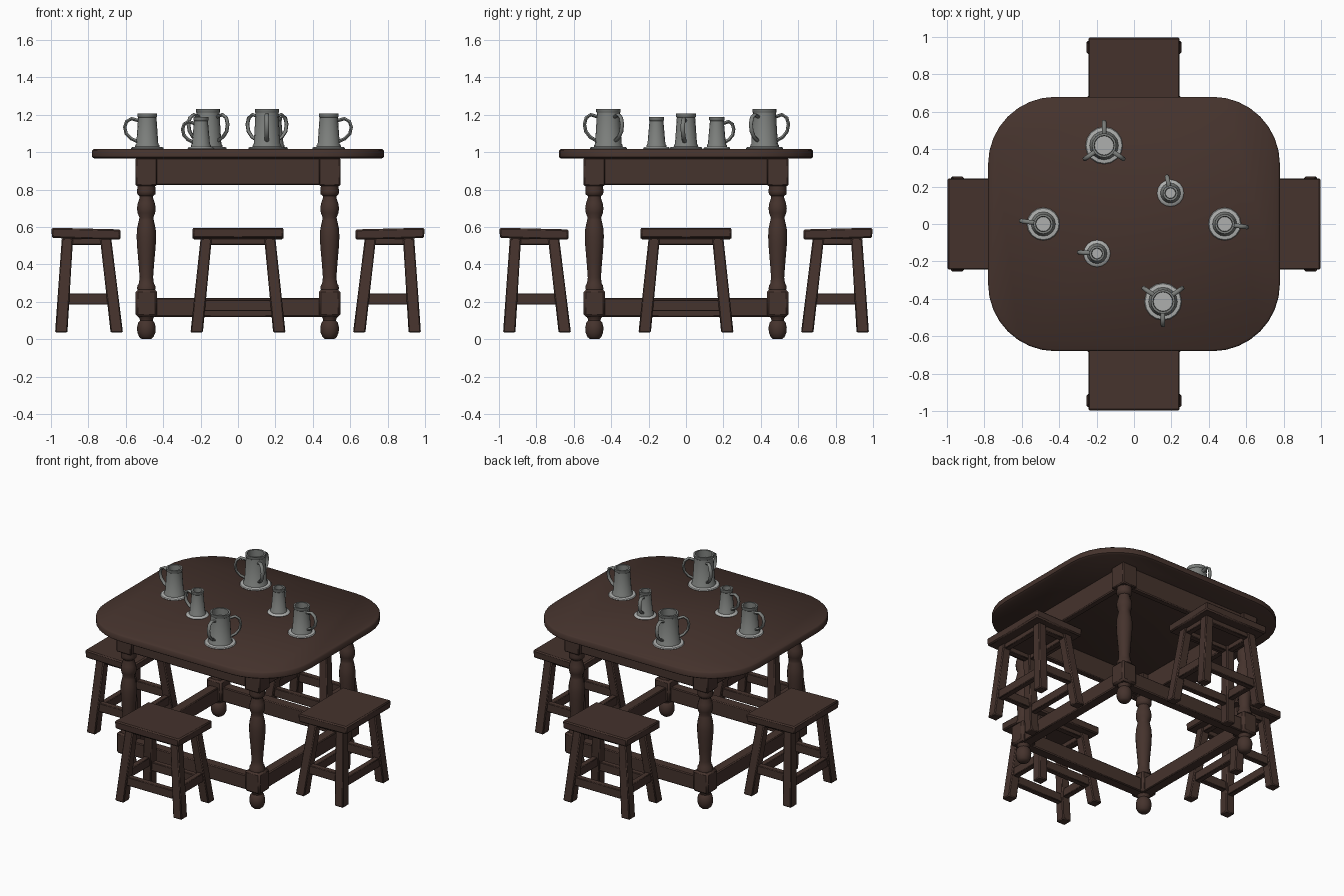
import bpy, bmesh, math
from mathutils import Vector, Matrix

if "Cube" in bpy.data.objects:
    bpy.data.objects.remove(bpy.data.objects["Cube"])


def material(name, rgb):
    m = bpy.data.materials.new(name)
    m.diffuse_color = (*rgb, 1)
    m.use_nodes = True
    m.node_tree.nodes["Principled BSDF"].inputs["Base Color"].default_value = m.diffuse_color
    return m


WOOD = material("dark wood", (0.060, 0.033, 0.026))
PEWTER = material("pewter", (0.20, 0.21, 0.20))
PALE = material("pale pewter", (0.42, 0.43, 0.42))


def finish(name, bm, mat, xf=Matrix(), bevel=0.0, angle=35):
    bmesh.ops.recalc_face_normals(bm, faces=bm.faces[:])
    bm.transform(xf)
    me = bpy.data.meshes.new(name)
    bm.to_mesh(me)
    bm.free()
    me.materials.append(mat)
    me.shade_smooth()
    me.set_sharp_from_angle(angle=math.radians(angle))
    ob = bpy.data.objects.new(name, me)
    bpy.context.collection.objects.link(ob)
    if bevel:
        b = ob.modifiers.new("soft edge", 'BEVEL')
        b.width, b.segments, b.limit_method = bevel, 1, 'ANGLE'
    return ob


def loft(rings, caps=True):
    bm = bmesh.new()
    vs = [[bm.verts.new(p) for p in r] for r in rings]
    n = len(vs[0])
    for a, b in zip(vs, vs[1:]):
        for i in range(n):
            j = (i + 1) % n
            bm.faces.new((a[i], a[j], b[j], b[i]))
    if caps:
        bm.faces.new(vs[0][::-1])
        bm.faces.new(vs[-1])
    return bm


def rect(x, y, z, hx, hy):
    return [(x - hx, y - hy, z), (x + hx, y - hy, z), (x + hx, y + hy, z), (x - hx, y + hy, z)]


def box(name, x, y, z0, z1, hx, hy, xf=Matrix(), bevel=0.006):
    return finish(name, loft([rect(x, y, z0, hx, hy), rect(x, y, z1, hx, hy)]), WOOD, xf, bevel)


def lathe(name, profile, sides, mat, xf):
    rings = [[(r * math.cos(2 * math.pi * i / sides), r * math.sin(2 * math.pi * i / sides), z)
              for i in range(sides)] for r, z in profile]
    return finish(name, loft(rings), mat, xf, angle=45)


# Table top: rounded rectangle with softened rim
def top_ring(z, inset):
    pts, hx, hy, r = [], 0.78 - inset, 0.68 - inset, 0.36 - inset
    for k, (sx, sy) in enumerate([(1, 1), (-1, 1), (-1, -1), (1, -1)]):
        for i in range(9):
            a = math.pi / 2 * (k + i / 8)
            pts.append((sx * (hx - r) + r * math.cos(a), sy * (hy - r) + r * math.sin(a), z))
    return pts


finish("table_top", loft([top_ring(0.966, 0.012), top_ring(0.974, 0.0),
                          top_ring(1.008, 0.0), top_ring(1.017, 0.01)]), WOOD, angle=50)

# Turned legs with square blocks
LEG = [(0.046, 0.83), (0.050, 0.79), (0.048, 0.775), (0.036, 0.765), (0.036, 0.755), (0.046, 0.725),
       (0.050, 0.70), (0.047, 0.675), (0.037, 0.65), (0.040, 0.635), (0.050, 0.59), (0.052, 0.55),
       (0.050, 0.50), (0.042, 0.41), (0.036, 0.33), (0.040, 0.30), (0.048, 0.285), (0.050, 0.265)]
FOOT = [(0.046, 0.125), (0.036, 0.11), (0.034, 0.10), (0.044, 0.088), (0.050, 0.062),
        (0.048, 0.035), (0.038, 0.012), (0.024, 0.0)]
for sx in (-1, 1):
    for sy in (-1, 1):
        at = Matrix.Translation((0.49 * sx, 0.49 * sy, 0))
        box("leg_top_block", 0, 0, 0.82, 0.97, 0.057, 0.057, at)
        box("leg_lower_block", 0, 0, 0.12, 0.265, 0.057, 0.057, at, 0.012)
        lathe("turned_leg", LEG, 14, WOOD, at)
        lathe("ball_foot", FOOT, 14, WOOD, at)

# Aprons, stretchers and stools, one set per side
for k, side in enumerate(("front", "right", "back", "left")):
    turn = Matrix.Rotation(k * math.pi / 2, 4, 'Z')
    box(side + "_apron", 0, -0.50, 0.825, 0.97, 0.45, 0.022, turn)
    box(side + "_stretcher", 0, -0.49, 0.12, 0.22, 0.45, 0.035, turn)
    # Seat, very slightly higher on its outer edge
    seat = loft([rect(0, -0.812, 0.535, 0.242, 0.183), rect(0, -0.812, 0.59, 0.245, 0.185)])
    for v in seat.verts:
        v.co.z += 0.006 if v.co.y < -0.9 else -0.003
    finish(side + "_stool_seat", seat, WOOD, turn, 0.008)
    # Splayed legs
    for sx in (-1, 1):
        for y0, y1 in ((-0.945, -0.912), (-0.648, -0.708)):
            finish(side + "_stool_leg", loft([rect(sx * 0.221, y0, 0.035, 0.033, 0.033),
                                              rect(sx * 0.17, y1, 0.54, 0.030, 0.030)]), WOOD, turn, 0.006)
        box(side + "_stool_side_rail", sx * 0.203, -0.80, 0.185, 0.245, 0.02, 0.12, turn, 0.004)
        box(side + "_stool_upper_side_rail", sx * 0.17, -0.81, 0.505, 0.54, 0.02, 0.10, turn, 0.004)
    for y0, y1 in ((-0.935, -0.912), (-0.668, -0.705)):
        box(side + "_stool_long_rail", 0, y0, 0.15, 0.21, 0.19, 0.02, turn, 0.004)
        box(side + "_stool_upper_long_rail", 0, y1, 0.505, 0.54, 0.16, 0.02, turn, 0.004)


# Handle: flattened tube swept along a C curve
def handle(name, r, h, reach, xf):
    path = [(r * 0.85, 0.80), (r + reach * 0.45, 0.86), (r + reach * 0.85, 0.78), (r + reach, 0.62),
            (r + reach * 0.88, 0.44), (r + reach * 0.5, 0.30), (r * 0.9, 0.20)]
    path = [Vector((x, 0, z * h)) for x, z in path]
    rings = []
    for i, p in enumerate(path):
        t = (path[min(i + 1, len(path) - 1)] - path[max(i - 1, 0)]).normalized()
        n = Vector((-t.z, 0, t.x))
        rings.append([p + n * 0.009 * math.cos(a * math.pi / 4)
                      + Vector((0, 0.012 * math.sin(a * math.pi / 4), 0)) for a in range(8)])
    finish(name, loft(rings), PEWTER, xf, angle=50)


# Tankards: x, y, height, bottom radius, top radius, base radius, handle reach, handle angles
MUGS = [("large_back", -0.16, 0.42, 0.215, 0.072, 0.060, 0.100, 0.062, (90, 215, 325)),
        ("large_front", 0.155, -0.415, 0.215, 0.072, 0.060, 0.100, 0.062, (270, 35, 145)),
        ("medium_left", -0.485, 0.0, 0.19, 0.060, 0.048, 0.088, 0.068, (172,)),
        ("medium_right", 0.485, 0.0, 0.19, 0.060, 0.048, 0.088, 0.068, (-8,)),
        ("small_front", -0.198, -0.158, 0.172, 0.049, 0.036, 0.072, 0.056, (176,)),
        ("small_back", 0.195, 0.165, 0.172, 0.049, 0.036, 0.072, 0.050, (102,))]
for name, x, y, h, rb, rt, rd, reach, angles in MUGS:
    at = Matrix.Translation((x, y, 1.016))
    # Body with open mouth, plus rim band
    lathe(name + "_tankard", [(rb + 0.006, 0.004), (rb + 0.004, 0.022), (rb - 0.001, 0.028),
                              (rt + 0.001, h - 0.02), (rt + 0.005, h - 0.016), (rt + 0.005, h),
                              (rt - 0.007, h), (rt - 0.009, h - 0.05)], 16, PEWTER, at)
    lathe(name + "_drink", [(rt - 0.010, h - 0.052), (rt - 0.010, h - 0.046)], 16, PALE, at)
    lathe(name + "_base_plate", [(rd - 0.004, 0), (rd, 0.004), (rd - 0.004, 0.010), (rb, 0.014)], 16, PALE, at)
    for a in angles:
        handle(name + "_handle", (rb + rt) / 2, h, reach, at @ Matrix.Rotation(math.radians(a), 4, 'Z'))
